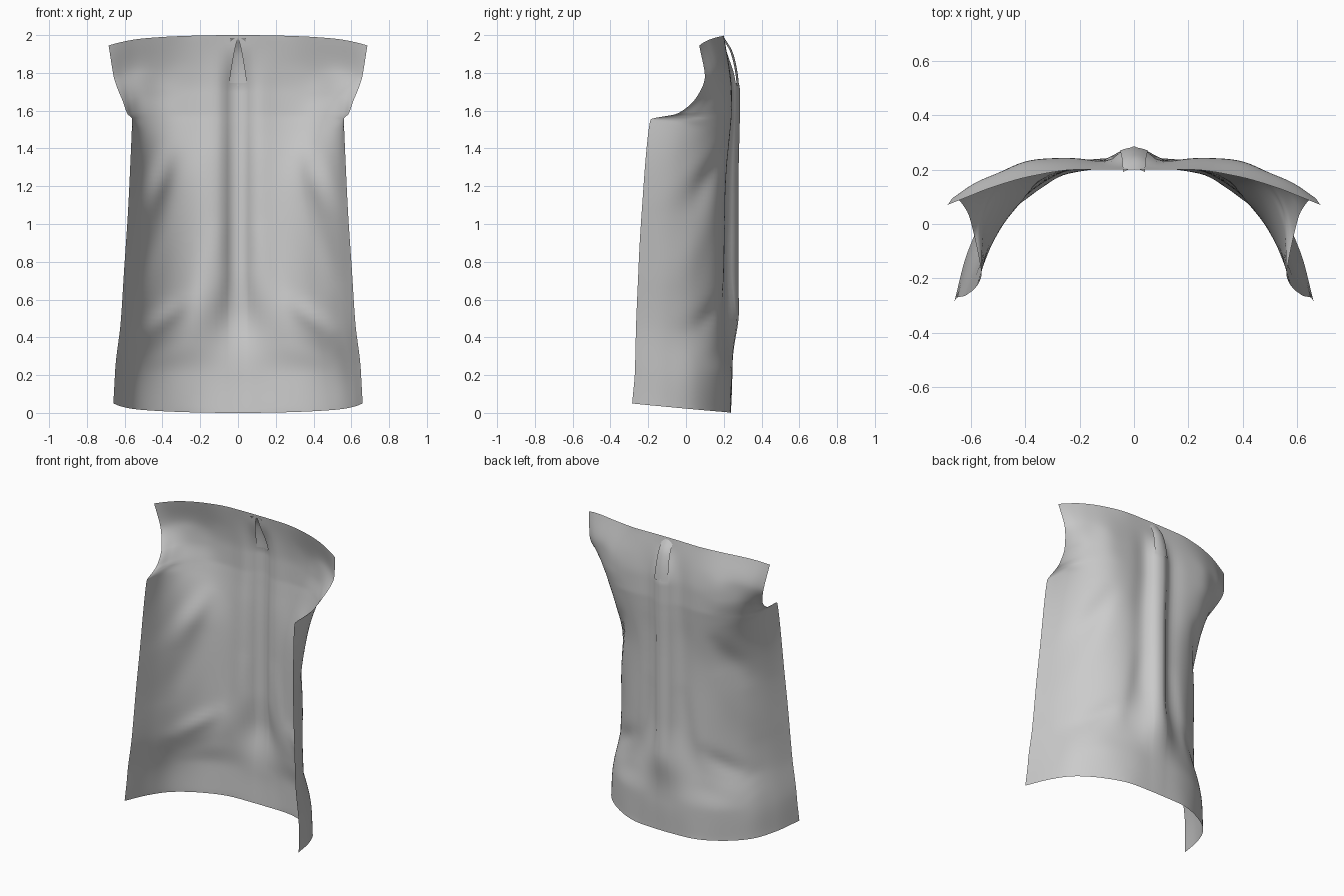
import bpy, bmesh, math
from mathutils import Vector

cube = bpy.data.objects.get("Cube")
if cube:
    bpy.data.objects.remove(cube, do_unlink=True)

# One light grey cloth
cloth = bpy.data.materials.new("light_grey_cloth")
cloth.use_nodes = True
grey = (0.6, 0.6, 0.6, 1)
cloth.diffuse_color = grey
cloth.node_tree.nodes["Principled BSDF"].inputs["Base Color"].default_value = grey


def smooth_step(low, high, value):
    t = min(1, max(0, (value - low) / (high - low)))
    return t * t * (3 - 2 * t)


def spline(values, t, limit=3):
    """Monotone cubic through evenly spaced values; a low limit keeps corners crisp."""
    last = len(values) - 1
    i = min(int(t), last - 1)
    f = t - i
    slopes = [b - a for a, b in zip(values, values[1:])]

    def tangent(k):
        before = slopes[max(k - 1, 0)]
        after = slopes[min(k, last - 1)]
        if before * after <= 0:
            return 0
        size = min(abs(before + after) / 2, limit * abs(before), limit * abs(after))
        return math.copysign(size, before)

    f2, f3 = f * f, f * f * f
    return ((2 * f3 - 3 * f2 + 1) * values[i] + (f3 - 2 * f2 + f) * tangent(i)
            + (3 * f2 - 2 * f3) * values[i + 1] + (f3 - f2) * tangent(i + 1))


# Cross-sections from hem to neck: centre height, edge height, then (x, y) from centre to side
sections = [
    (0, .05, [(0, .238), (.2, .23), (.38, .165), (.53, .05), (.61, -.1), (.66, -.285)]),
    (.2, .23, [(0, .245), (.2, .232), (.38, .17), (.52, .05), (.595, -.1), (.65, -.27)]),
    (.42, .44, [(0, .228), (.2, .21), (.35, .145), (.475, .04), (.56, -.1), (.625, -.265)]),
    (.8, .8, [(0, .222), (.2, .207), (.34, .15), (.45, .045), (.53, -.08), (.6, -.25)]),
    (1.2, 1.2, [(0, .222), (.2, .212), (.34, .165), (.445, .06), (.52, -.065), (.575, -.225)]),
    (1.5, 1.555, [(0, .228), (.2, .237), (.37, .215), (.49, .13), (.55, .005), (.56, -.185)]),
    (1.6, 1.58, [(0, .23), (.2, .243), (.37, .23), (.495, .155), (.56, .055), (.583, -.06)]),
    (1.7, 1.65, [(0, .23), (.2, .243), (.37, .237), (.5, .18), (.57, .115), (.61, .04)]),
    (1.82, 1.78, [(0, .222), (.2, .232), (.375, .227), (.51, .183), (.59, .148), (.658, .1)]),
    (2, 1.945, [(0, .2), (.2, .2), (.38, .175), (.52, .135), (.61, .1), (.685, .07)]),
]

# Soft creases: start (x, z), end (x, z), width, depth
folds = [
    ((.36, 1.36), (.46, 1.1), .05, -.012),
    ((.44, 1.4), (.52, 1.12), .05, .006),
    ((.38, 1.1), (.5, .72), .06, .008),
    ((.28, .58), (.48, .44), .05, -.014),
    ((.26, .42), (.5, .3), .06, .007),
    ((.12, .95), (.22, .45), .05, -.007),
]


def fold_depth(x, z):
    point, total = Vector((x, z)), 0
    for start, end, width, depth in folds:
        a, b = Vector(start), Vector(end)
        t = min(1, max(0, (point - a).dot(b - a) / (b - a).length_squared))
        gap = (point - a.lerp(b, t)).length
        fade = .4 + .6 * math.sin(math.pi * t)
        total += fade * depth * math.exp(-(gap / width) ** 2)
    return total


def pleat_bulge(x, z):
    width = .064 + .07 * smooth_step(.75, .3, z)
    height = .056 * smooth_step(.2, .55, z) * (1 - smooth_step(1.7, 1.95, z))
    ridge = math.exp(-(x / width) ** 2.5)
    valley = math.exp(-((x - 2 * width) / width) ** 2)
    return height * (ridge - .15 * valley)


SLIT_BOTTOM, SLIT_TOP, SLIT_HALF = 1.75, 1.98, .045


def slit_width(z):
    t = (SLIT_TOP - z) / (SLIT_TOP - SLIT_BOTTOM)
    return SLIT_HALF * min(1, max(0, t)) ** .7


def finish(bm, name):
    mesh = bpy.data.meshes.new(name)
    bm.to_mesh(mesh)
    bm.free()
    obj = bpy.data.objects.new(name, mesh)
    bpy.context.collection.objects.link(obj)
    mesh.materials.append(cloth)
    mirror = obj.modifiers.new("mirror", 'MIRROR')
    mirror.use_clip = True
    bpy.ops.object.select_all(action='DESELECT')
    obj.select_set(True)
    bpy.context.view_layer.objects.active = obj
    bpy.ops.object.shade_smooth_by_angle(angle=math.radians(50))


def sheet(bm, rows):
    """Skin a grid of points, facing the back."""
    grid = [[bm.verts.new(p) for p in row] for row in rows]
    for low, high in zip(grid, grid[1:]):
        for j in range(len(low) - 1):
            bm.faces.new((low[j], high[j], high[j + 1], low[j + 1]))
    bm.normal_update()
    return grid


# Back panel: half the cloth, mirrored
COLUMNS, STEPS = 36, 12
rows = []
for r in range((len(sections) - 1) * STEPS + 1):
    t = r / STEPS
    centre_z = spline([s[0] for s in sections], t)
    edge_z = spline([s[1] for s in sections], t, 1)
    # The side edge turns a sharp corner at the armhole, the rest flows
    outline = [[spline([s[2][k][axis] for s in sections], t, 1 if k == 5 else 3)
                for k in range(6)] for axis in (0, 1)]
    row = []
    for c in range(COLUMNS + 1):
        u = c / COLUMNS
        z = centre_z + (edge_z - centre_z) * u * u
        x, y = (spline(axis, u * 5) for axis in outline)
        if c == 1:
            x = slit_width(z)
        row.append(Vector((x, y, z)))
    rows.append(row)

bm = bmesh.new()
grid = sheet(bm, rows)
# Relax the cloth away from its edges, then press in the pleat and creases
inner = [v for row in grid[1:-1] for v in row[3:-1]]
for _ in range(6):
    bmesh.ops.smooth_vert(bm, verts=inner, factor=.5,
                          use_axis_x=False, use_axis_y=True, use_axis_z=False)
for vert in bm.verts:
    vert.co.y += pleat_bulge(vert.co.x, vert.co.z)
bm.normal_update()
moves = [(v, v.normal * fold_depth(v.co.x, v.co.z)) for row in grid for v in row[2:]]
for vert, move in moves:
    vert.co += move
# Open the slit above the pleat
slit = [f for f in bm.faces if f.calc_center_median().z > SLIT_BOTTOM
        and any(row[0] in f.verts for row in grid)]
bmesh.ops.delete(bm, geom=slit, context='FACES')
bmesh.ops.remove_doubles(bm, verts=bm.verts[:], dist=.0001)
finish(bm, "back_panel")

# Pleat strap: narrow loop of cloth bridging the slit behind the panel
strap_y = [.281, .274, .262, .242, .203]
strap_rows = []
for i in range(17):
    t = i / 16
    z = 1.73 + .255 * t
    y = spline(strap_y, t * 4)
    half = .052 - .012 * t
    strap_rows.append([Vector((half * k / 4, y - .012 * (k / 4) ** 2, z)) for k in range(5)])
bm = bmesh.new()
sheet(bm, strap_rows)
finish(bm, "pleat_strap")
